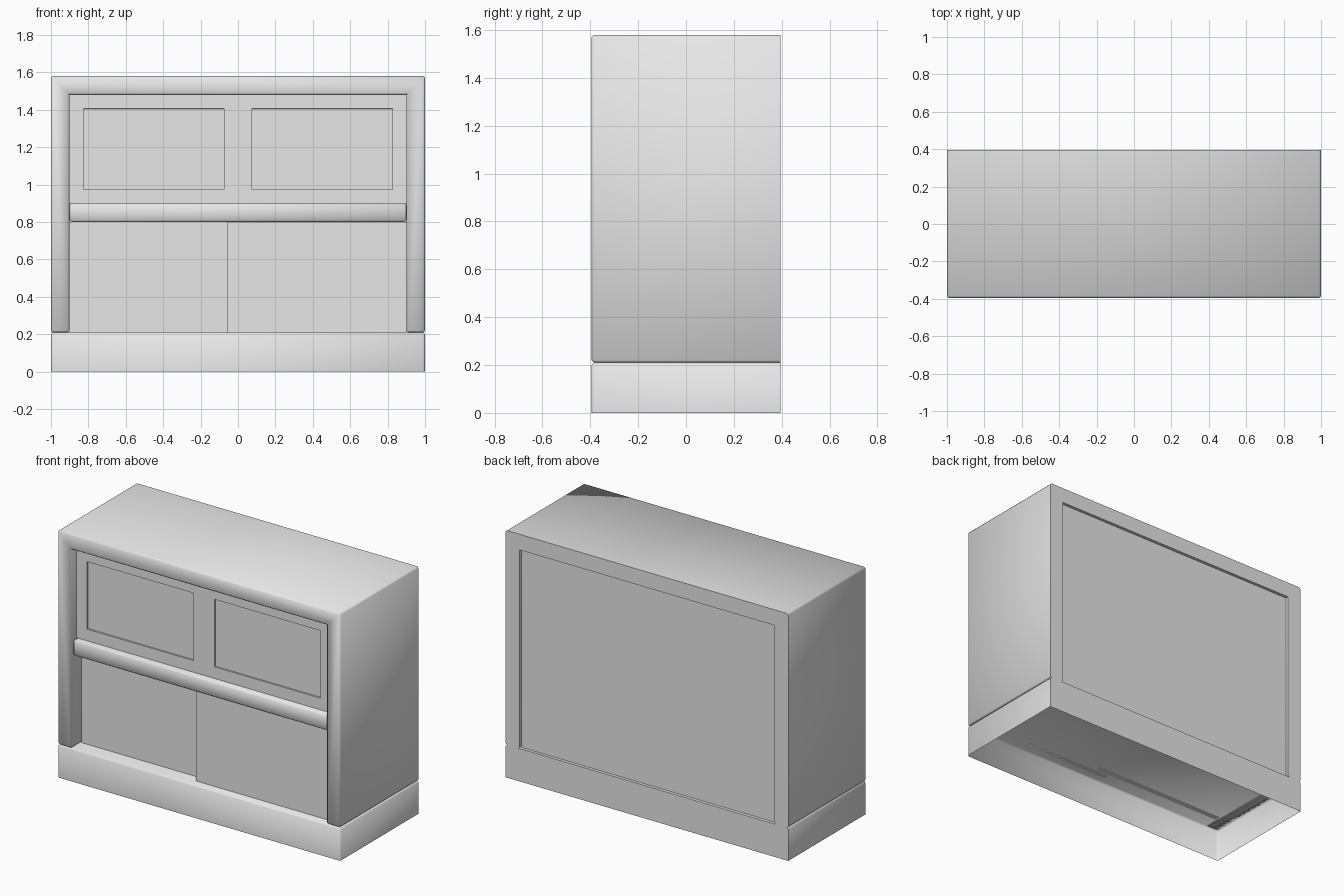
import bpy, bmesh, math

if "Cube" in bpy.data.objects:
    bpy.data.objects.remove(bpy.data.objects["Cube"])

HALF_W, HALF_D, TOP = 1.0, 0.395, 1.58
BASE_Z, POST, BEV = 0.21, 0.1, 0.01

grey = bpy.data.materials.new("plain_grey")
grey.diffuse_color = (0.8, 0.8, 0.8, 1)
grey.use_nodes = True
grey.node_tree.nodes["Principled BSDF"].inputs["Base Color"].default_value = grey.diffuse_color


def finish(name, bm):
    bmesh.ops.recalc_face_normals(bm, faces=bm.faces)
    me = bpy.data.meshes.new(name)
    bm.to_mesh(me)
    bm.free()
    me.materials.append(grey)
    ob = bpy.data.objects.new(name, me)
    bpy.context.collection.objects.link(ob)
    bpy.ops.object.select_all(action='DESELECT')
    bpy.context.view_layer.objects.active = ob
    ob.select_set(True)
    bpy.ops.object.shade_smooth_by_angle(angle=math.radians(50))
    return ob


def prism(outline, y0, y1):
    """Extrude an xz outline from y0 (front) to y1 (back)."""
    bm = bmesh.new()
    front = bm.faces.new([bm.verts.new((x, y0, z)) for x, z in outline])
    ext = bmesh.ops.extrude_face_region(bm, geom=[front], use_keep_orig=True)
    for v in ext["geom"]:
        if isinstance(v, bmesh.types.BMVert):
            v.co.y = y1
    bmesh.ops.recalc_face_normals(bm, faces=bm.faces)
    return bm


def box(x0, x1, y0, y1, z0, z1):
    return prism([(x0, z0), (x1, z0), (x1, z1), (x0, z1)], y0, y1)


def soften(bm, back):
    """Chamfer every convex edge except those on the back plane."""
    edges = [e for e in bm.edges if e.is_manifold and e.is_convex
             and not all(abs(v.co.y - back) < 1e-4 for v in e.verts)]
    bmesh.ops.bevel(bm, geom=edges, offset=BEV, segments=1,
                    profile=0.5, affect='EDGES')


# hollow plinth, open underneath
bm = box(-HALF_W, HALF_W, -HALF_D, HALF_D, 0, BASE_Z)
under = [f for f in bm.faces if all(v.co.z < 1e-4 for v in f.verts)]
bmesh.ops.delete(bm, geom=under, context='FACES_ONLY')
soften(bm, HALF_D)
finish("base_plinth", bm)

# arch-shaped case: two sides and the top
i, t = HALF_W - POST, TOP - POST
bm = prism([(-HALF_W, BASE_Z), (-i, BASE_Z), (-i, t), (i, t), (i, BASE_Z),
            (HALF_W, BASE_Z), (HALF_W, TOP), (-HALF_W, TOP)], -HALF_D, HALF_D)
soften(bm, HALF_D)
finish("outer_case", bm)

# back panel, slightly recessed
finish("back_panel", box(-i, i, 0.355, 0.375, BASE_Z, t))

# middle rail between upper and lower doors
bm = box(-i, i, -0.385, 0.355, 0.8, 0.9)
soften(bm, 0.355)
finish("middle_shelf", bm)

# upper doors with sunken panels
for name, x0, x1 in (("upper_left_door", -i, 0), ("upper_right_door", 0, i)):
    bm = box(x0, x1, -0.345, -0.305, 0.9, t)
    bm.faces.ensure_lookup_table()
    face = min(bm.faces, key=lambda f: f.calc_center_median().y)
    bmesh.ops.inset_individual(bm, faces=[face], thickness=0.105)
    bmesh.ops.inset_individual(bm, faces=[face], thickness=0.001, depth=-0.01)
    finish(name, bm)

# lower sliding doors, the left one running behind the right one
finish("lower_right_door", box(-0.055, i, -0.345, -0.305, BASE_Z, 0.8))
finish("lower_left_door", box(-i, 0.055, -0.295, -0.255, BASE_Z, 0.8))
